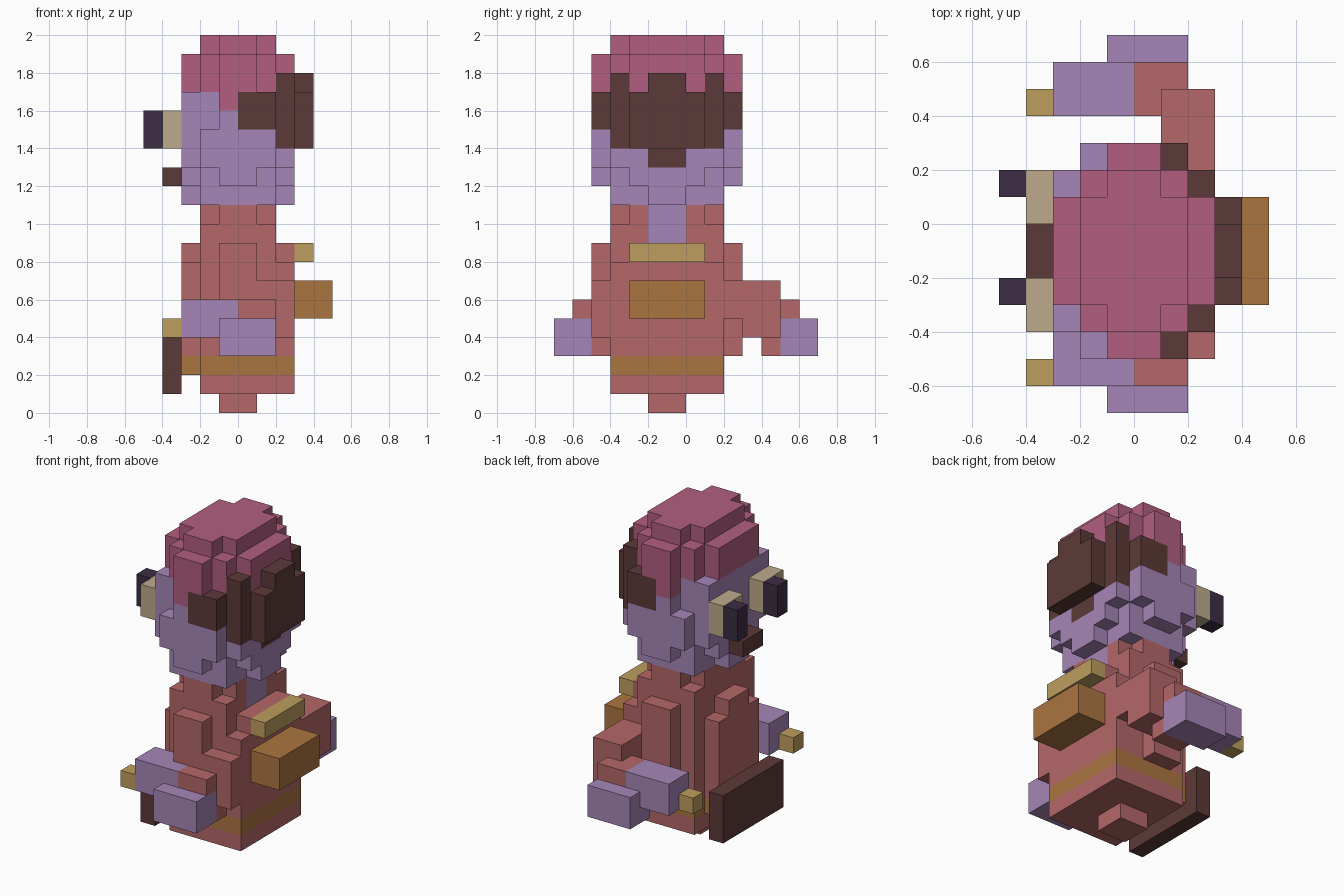
import bpy, bmesh, math
from mathutils import Vector

cube = bpy.data.objects.get("Cube")
if cube:
    bpy.data.objects.remove(cube, do_unlink=True)

U = 0.1  # one block


def srgb(c):
    return tuple((v / 255 / 12.92) if v < 10 else ((v / 255 + 0.055) / 1.055) ** 2.4 for v in c) + (1.0,)


COLOURS = {
    "coat_red": (180, 103, 104), "skin_lilac": (166, 134, 183), "cap_pink": (178, 95, 128),
    "hair_brown": (92, 58, 56), "belt_amber": (171, 117, 64), "trim_gold": (190, 157, 94),
    "eye_tan": (190, 170, 140), "pupil_dark": (60, 45, 68),
}
MATS = {}
for name, c in COLOURS.items():
    m = bpy.data.materials.new(name)
    m.use_nodes = True
    m.diffuse_color = srgb(c)
    bsdf = next(n for n in m.node_tree.nodes if n.type == 'BSDF_PRINCIPLED')
    bsdf.inputs["Base Color"].default_value = srgb(c)
    bsdf.inputs["Roughness"].default_value = 0.9
    MATS[name] = m

blocks = {}  # (x, y, z) -> part name; later parts replace earlier ones
parts = {}   # part name -> colour


def part(name, colour, *boxes):
    """Fill boxes given as x0, x1, y0, y1, z0, z1 in block units."""
    parts[name] = colour
    for x0, x1, y0, y1, z0, z1 in boxes:
        for x in range(x0, x1):
            for y in range(y0, y1):
                for z in range(z0, z1):
                    blocks[x, y, z] = name


# Coat: trunk, shoulders, collar, side and front ridges, foot
part("coat", "coat_red",
     (-1, 1, -2, 0, 0, 1),
     (-2, 3, -4, 2, 1, 8), (-2, 2, -4, 2, 8, 10), (2, 3, -3, 1, 8, 9),
     (-2, 2, -3, 1, 10, 11), (-1, 1, -4, 2, 10, 11),
     (-1, 1, -5, 3, 3, 9),
     (-3, -2, -3, 1, 3, 8), (-3, -2, -2, 0, 8, 9))
part("belt", "belt_amber", (-2, 3, -4, 2, 2, 3), (-3, -2, -3, 1, 2, 3))
part("neck_patch", "skin_lilac", (1, 2, -2, 0, 9, 11))
part("feet", "hair_brown", (-4, -3, -4, 2, 1, 4))
part("back_pouch", "belt_amber", (3, 5, -3, 1, 5, 7))
part("back_strap", "trim_gold", (3, 4, -3, 1, 8, 9))

# Arms, mirrored across y
for side, s in (("left", 1), ("right", -1)):
    def mir(x0, x1, y0, y1, z0, z1):
        return (x0, x1, y0, y1, z0, z1) if s > 0 else (x0, x1, -y1, -y0, z0, z1)
    part(side + "_sleeve", "coat_red",
         mir(1, 3, 3, 5, 4, 7), mir(0, 2, 4, 6, 4, 6), mir(0, 2, 4, 5, 3, 4))
    part(side + "_forearm", "skin_lilac", mir(-3, 0, 4, 6, 4, 6))
    part(side + "_hand", "skin_lilac", mir(-1, 2, 5, 7, 3, 5))
part("left_shoulder", "coat_red", (1, 3, 2, 3, 5, 7))
for side, y in (("left", 4), ("right", -6)):
    part(side + "_thumb", "trim_gold", (-4, -3, y, y + 1, 4, 5))

# Head: stepped rounded block
part("head", "skin_lilac",
     (-2, 2, -4, 2, 11, 12), (-3, 3, -2, 0, 11, 12),
     (-1, 1, -5, 3, 12, 13), (-2, 2, -4, 2, 12, 13), (-3, 3, -3, 1, 12, 13),
     (-2, 2, -5, 3, 13, 15), (-3, 3, -4, 2, 13, 17), (-1, 0, -5, 3, 15, 16))
part("cap", "cap_pink",
     (-1, 1, -5, 3, 17, 19), (-2, 2, -4, 2, 17, 19), (-3, 3, -3, 1, 17, 19),
     (-1, 1, -4, 2, 19, 20), (-2, 2, -3, 1, 19, 20),
     (-1, 0, -5, -4, 16, 17), (-1, 0, 2, 3, 16, 17))

# Hair at the back and sides
part("hair", "hair_brown",
     (0, 2, -5, -4, 15, 17), (0, 2, 2, 3, 15, 17),
     (2, 3, -4, 2, 14, 17), (2, 3, -4, -3, 17, 18), (2, 3, 1, 2, 17, 18),
     (3, 4, -3, 1, 14, 17), (3, 4, -2, 0, 17, 18), (2, 3, -2, 0, 13, 14))

# Face
part("mouth", "hair_brown", (-4, -3, -2, 0, 12, 13))
for side, y in (("left", 0), ("right", -4)):
    part(side + "_eye", "eye_tan", (-4, -3, y, y + 2, 14, 16))
    part(side + "_pupil", "pupil_dark", (-5, -4, y + 1, y + 2, 14, 16))

# Turn each part's outer block sides into a mesh with merged flat faces
for name, colour in parts.items():
    bm = bmesh.new()
    for cell in [k for k, v in blocks.items() if v == name]:
        for axis in range(3):
            for sign in (-1, 1):
                n = list(cell)
                n[axis] += sign
                if tuple(n) in blocks:
                    continue
                a, b = (axis + 1) % 3, (axis + 2) % 3
                quad = []
                for i, j in ((0, 0), (1, 0), (1, 1), (0, 1)):
                    p = list(cell)
                    p[axis] += (sign + 1) // 2
                    p[a] += i
                    p[b] += j
                    quad.append(bm.verts.new(Vector(p) * U))
                bm.faces.new(quad if sign > 0 else quad[::-1])
    bmesh.ops.remove_doubles(bm, verts=bm.verts, dist=0.001)
    bmesh.ops.dissolve_limit(bm, angle_limit=math.radians(1), verts=bm.verts, edges=bm.edges)
    me = bpy.data.meshes.new(name)
    bm.to_mesh(me)
    bm.free()
    me.materials.append(MATS[colour])
    bpy.context.collection.objects.link(bpy.data.objects.new(name, me))
